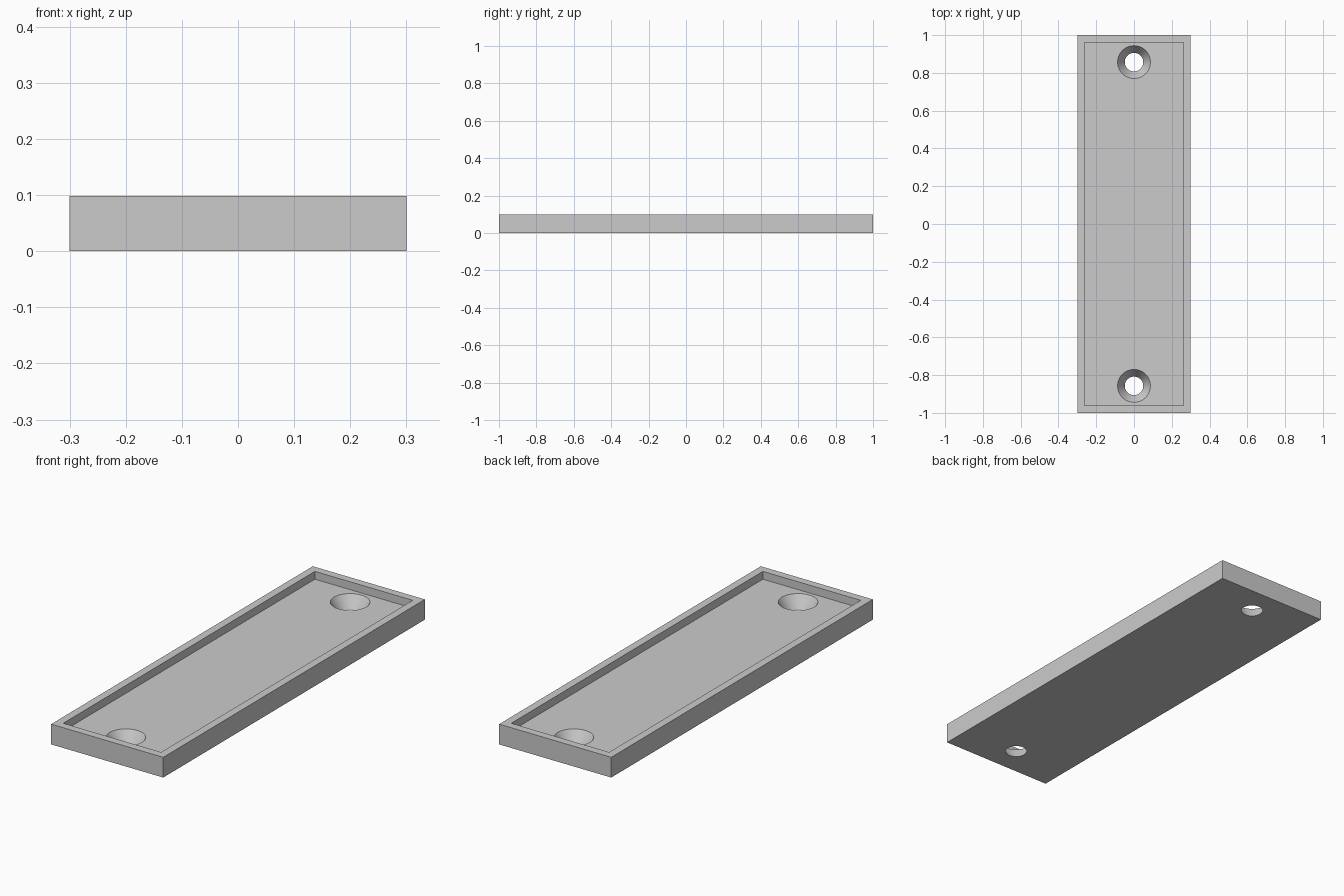
import bpy, bmesh
from mathutils import Matrix

cube = bpy.data.objects.get("Cube")
if cube:
    bpy.data.objects.remove(cube, do_unlink=True)

WIDTH, LENGTH, HEIGHT = 0.6, 2.0, 0.098
RIM, FLOOR = 0.054, 0.06
HOLE_Y, R_BOTTOM, R_TOP = 0.857, 0.049, 0.087

grey = bpy.data.materials.new("plain grey")
grey.use_nodes = True
colour = (0.6, 0.6, 0.6, 1)
grey.diffuse_color = colour
grey.node_tree.nodes["Principled BSDF"].inputs["Base Color"].default_value = colour


def make_object(name, bm):
    mesh = bpy.data.meshes.new(name)
    bm.to_mesh(mesh)
    bm.free()
    mesh.materials.append(grey)
    obj = bpy.data.objects.new(name, mesh)
    bpy.context.collection.objects.link(obj)
    return obj


# Tray: a block whose top is inset to a rim and sunk to the floor
bm = bmesh.new()
bmesh.ops.create_cube(bm, size=1, matrix=Matrix.Translation((0, 0, HEIGHT / 2))
                      @ Matrix.Diagonal((WIDTH, LENGTH, HEIGHT, 1)))
bm.normal_update()
top = max(bm.faces, key=lambda f: f.calc_center_median().z)
bmesh.ops.inset_region(bm, faces=[top], thickness=RIM)
sunk = bmesh.ops.extrude_discrete_faces(bm, faces=[top])["faces"][0]
bmesh.ops.translate(bm, verts=sunk.verts, vec=(0, 0, FLOOR - HEIGHT))
bmesh.ops.recalc_face_normals(bm, faces=bm.faces)
tray = make_object("tray", bm)
bpy.context.view_layer.objects.active = tray
tray.select_set(True)

# Tapered screw holes, one near each end
extra = 0.01
flare = (R_TOP - R_BOTTOM) / FLOOR * extra
for side in (-1, 1):
    bm = bmesh.new()
    bmesh.ops.create_cone(bm, cap_ends=True, segments=64,
                          radius1=R_BOTTOM - flare, radius2=R_TOP + flare,
                          depth=FLOOR + 2 * extra,
                          matrix=Matrix.Translation((0, side * HOLE_Y, FLOOR / 2)))
    # Keep the cutter clear of the rim wall
    cutter = make_object("hole_cutter", bm)
    cutter.hide_render = True
    cut = tray.modifiers.new("screw_hole", "BOOLEAN")
    cut.operation = "DIFFERENCE"
    cut.solver = "EXACT"
    cut.object = cutter
    bpy.ops.object.modifier_apply(modifier=cut.name)
    bpy.data.objects.remove(cutter, do_unlink=True)

bpy.ops.object.shade_smooth_by_angle()
